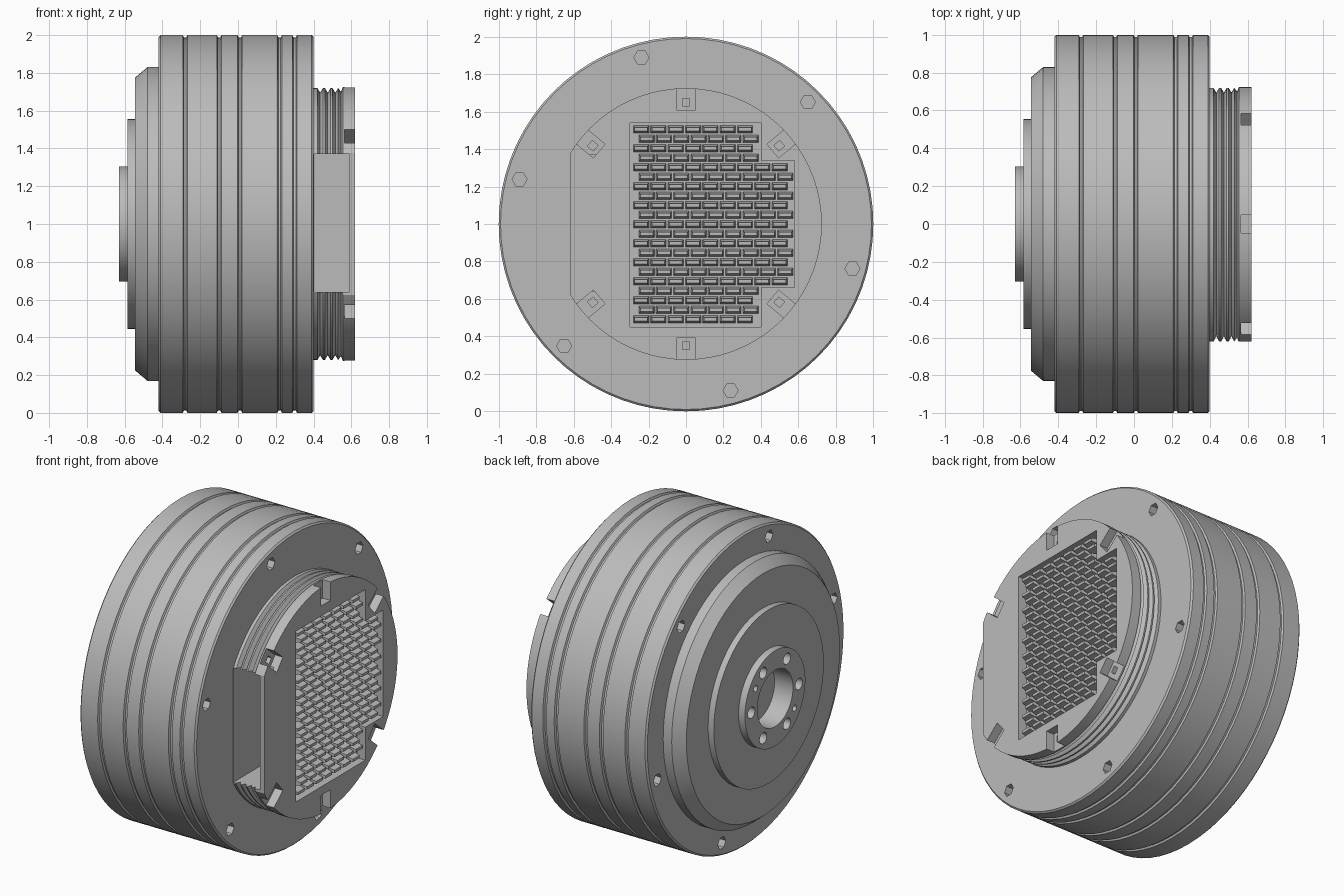
import bpy, bmesh, math
from mathutils import Matrix

cube = bpy.data.objects.get("Cube")
if cube:
    bpy.data.objects.remove(cube, do_unlink=True)

metal = bpy.data.materials.new("satin grey metal")
metal.use_nodes = True
GREY = (0.5, 0.5, 0.5, 1)
metal.diffuse_color = GREY
metal.node_tree.nodes["Principled BSDF"].inputs["Base Color"].default_value = GREY


def finish(name, bm):
    bmesh.ops.recalc_face_normals(bm, faces=bm.faces)
    mesh = bpy.data.meshes.new(name)
    bm.to_mesh(mesh)
    bm.free()
    mesh.materials.append(metal)
    obj = bpy.data.objects.new(name, mesh)
    bpy.context.collection.objects.link(obj)
    return obj


def lathe(name, profile, sides=72):
    """Turn an (x, radius) profile around the main axis and close both ends."""
    bm = bmesh.new()
    rings = []
    for x, r in profile:
        rings.append([bm.verts.new((x, r * math.cos(math.tau * i / sides),
                                    1 + r * math.sin(math.tau * i / sides)))
                      for i in range(sides)])
    for a, b in zip(rings, rings[1:]):
        for i in range(sides):
            j = (i + 1) % sides
            bm.faces.new((a[i], a[j], b[j], b[i]))
    bm.faces.new(rings[0])
    bm.faces.new(rings[-1])
    return finish(name, bm)


def add_box(bm, x, y, z, angle=0):
    """Box from (low, high) ranges, z relative to the axis, turned about it."""
    size = [b - a for a, b in (x, y, z)]
    mid = [(a + b) / 2 for a, b in (x, y, z)]
    m = (Matrix.Translation((0, 0, 1)) @ Matrix.Rotation(angle, 4, 'X')
         @ Matrix.Translation(mid) @ Matrix.Diagonal((*size, 1)))
    bmesh.ops.create_cube(bm, size=1, matrix=m)


def add_pin(bm, x, radius, ring, angle, sides):
    """Pin parallel to the axis, at a distance and angle from it."""
    m = (Matrix.Translation((sum(x) / 2, ring * math.cos(angle), 1 + ring * math.sin(angle)))
         @ Matrix.Rotation(math.pi / 2, 4, 'Y'))
    bmesh.ops.create_cone(bm, cap_ends=True, segments=sides, radius1=radius,
                          radius2=radius, depth=x[1] - x[0], matrix=m)


def carve(obj, name, bm):
    cutter = finish(name, bm)
    cutter.hide_render = True
    mod = obj.modifiers.new(name, 'BOOLEAN')
    mod.operation, mod.solver, mod.object = 'DIFFERENCE', 'EXACT', cutter
    bpy.context.view_layer.objects.active = obj
    bpy.ops.object.modifier_apply(modifier=name)
    bpy.data.objects.remove(cutter, do_unlink=True)


def smooth(obj):
    bpy.ops.object.select_all(action='DESELECT')
    obj.select_set(True)
    bpy.context.view_layer.objects.active = obj
    bpy.ops.object.shade_smooth_by_angle(angle=math.radians(25))


# Drum with shallow ring grooves
profile = [(-0.42, 0.99), (-0.41, 1)]
for x in (-0.28, -0.10, 0.01, 0.22, 0.30):
    profile += [(x - 0.012, 1), (x - 0.006, 0.988), (x + 0.006, 0.988), (x + 0.012, 1)]
profile += [(0.39, 1), (0.40, 0.99)]
drum = lathe("drum_housing", profile)

# Flange bolt holes on both faces of the drum
bm = bmesh.new()
for i in range(6):
    a = math.radians(45 + 60 * i)
    for span in ((-0.5, -0.3), (0.28, 0.5)):
        add_pin(bm, span, 0.04, 0.92, a, 6)
carve(drum, "flange_hole_cutter", bm)
smooth(drum)

# Stepped output end with bored hub
output = lathe("output_hub", [(-0.41, 0.83), (-0.48, 0.83), (-0.545, 0.775),
                              (-0.545, 0.555), (-0.585, 0.555), (-0.585, 0.305),
                              (-0.63, 0.305), (-0.63, 0.18), (-0.50, 0.18)])
bm = bmesh.new()
for i in range(6):
    add_pin(bm, (-0.7, -0.54), 0.036, 0.24, math.radians(60 * i), 16)
for deg in (35, 215):
    add_pin(bm, (-0.7, -0.56), 0.02, 0.24, math.radians(deg), 12)
carve(output, "hub_hole_cutter", bm)
smooth(output)

# Threaded end cap
profile = [(0.395, 0.72)]
for x in (0.435, 0.475, 0.515):
    profile += [(x - 0.015, 0.72), (x, 0.695), (x + 0.015, 0.72)]
profile += [(0.545, 0.70), (0.555, 0.725), (0.62, 0.725)]
cap = lathe("end_cap", profile)

# Flat side, cable opening behind the face plate
bm = bmesh.new()
add_box(bm, (0.3, 0.7), (-0.9, -0.62), (-0.9, 0.9))
carve(cap, "flat_cutter", bm)
bm = bmesh.new()
add_box(bm, (0.402, 0.59), (-0.9, -0.33), (-0.36, 0.37))
carve(cap, "opening_cutter", bm)

# Edge notches with square sockets
notch_angles = [math.radians(d) for d in (0, 50, 130, 180, 230, 310)]
bm = bmesh.new()
for a in notch_angles:
    add_box(bm, (0.565, 0.7), (-0.048, 0.048), (0.605, 0.8), a)
carve(cap, "notch_cutter", bm)
bm = bmesh.new()
for a in notch_angles:
    add_box(bm, (0.53, 0.6), (-0.02, 0.02), (0.63, 0.67), a)
carve(cap, "socket_cutter", bm)

# Vent pocket: tall field plus a shorter side field
FIELDS = [((-0.30, 0.40), (-0.55, 0.54)), ((0.39, 0.58), (-0.34, 0.34))]
for y, z in FIELDS:
    bm = bmesh.new()
    add_box(bm, (0.56, 0.7), y, z)
    carve(cap, "pocket_cutter", bm)
smooth(cap)

# Rows of tapered teeth filling the pocket, with half-step rows between
PITCH_Y, PITCH_Z = 0.0925, 0.0507
bm = bmesh.new()


def add_tooth(y, z):
    ring = []
    for x, w, h in ((0.555, 0.042, 0.0215), (0.615, 0.034, 0.009)):
        ring.append([bm.verts.new((x, y + sy * w, 1 + z + sz * h))
                     for sy, sz in ((-1, -1), (1, -1), (1, 1), (-1, 1))])
    low, top = ring
    bm.faces.new(top)
    for i in range(4):
        j = (i + 1) % 4
        bm.faces.new((low[i], low[j], top[j], top[i]))


for row in range(21):
    z = 0.505 - PITCH_Z * row
    for col in range(9):
        y = -0.23 + PITCH_Y * col + (0.02 if row % 2 else -0.01)
        if col < 7 or abs(z) < 0.32:
            add_tooth(y, z)
finish("vent_teeth", bm)
